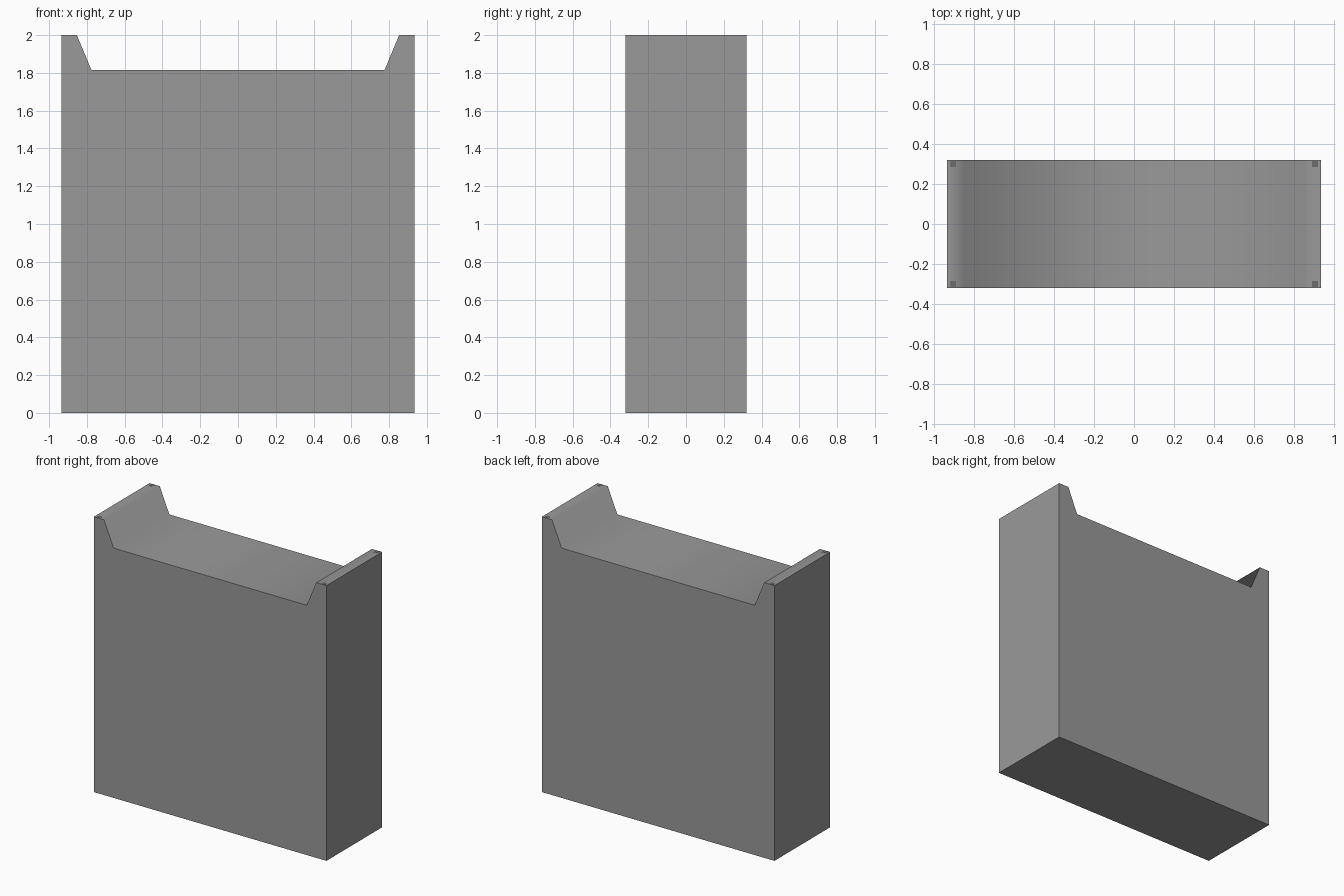
import bpy, bmesh

if "Cube" in bpy.data.objects:
    bpy.data.objects.remove(bpy.data.objects["Cube"])

D = 0.32   # half depth
half = [(0.935, 0), (0.935, 2.0), (0.853, 2.0), (0.776, 1.815)]
profile = half + [(-x, z) for x, z in reversed(half)]

def material(name, v):
    m = bpy.data.materials.new(name)
    m.diffuse_color = (v, v, v, 1)
    m.use_nodes = True
    m.node_tree.nodes["Principled BSDF"].inputs["Base Color"].default_value = m.diffuse_color
    return m

# Block body with raised, sloped end lips
bm = bmesh.new()
front = bm.faces.new([bm.verts.new((x, -D, z)) for x, z in profile])
ext = bmesh.ops.extrude_face_region(bm, geom=[front], use_keep_orig=True)
verts = [v for v in ext["geom"] if isinstance(v, bmesh.types.BMVert)]
bmesh.ops.translate(bm, verts=verts, vec=(0, 2 * D, 0))
bmesh.ops.recalc_face_normals(bm, faces=bm.faces)

# Soft shading across the tray surface only, crisp outer edges
def is_tray(f):
    return f.normal.z > 0.1

for f in bm.faces:
    f.smooth = is_tray(f)
for e in bm.edges:
    e.smooth = all(is_tray(f) for f in e.link_faces)
me = bpy.data.meshes.new("block_body")
bm.to_mesh(me)
bm.free()
me.materials.append(material("mid_grey", 0.32))
bpy.context.collection.objects.link(bpy.data.objects.new("block_body", me))

# Small dark square caps at the four top corners
dark = material("dark_grey", 0.15)
for sx in (-1, 1):
    for sy in (-1, 1):
        bpy.ops.mesh.primitive_cube_add(size=1, location=(sx * 0.905, sy * 0.301, 1.991))
        cap = bpy.context.object
        cap.name = "corner_cap"
        cap.scale = (0.03, 0.03, 0.02)
        cap.data.materials.append(dark)
